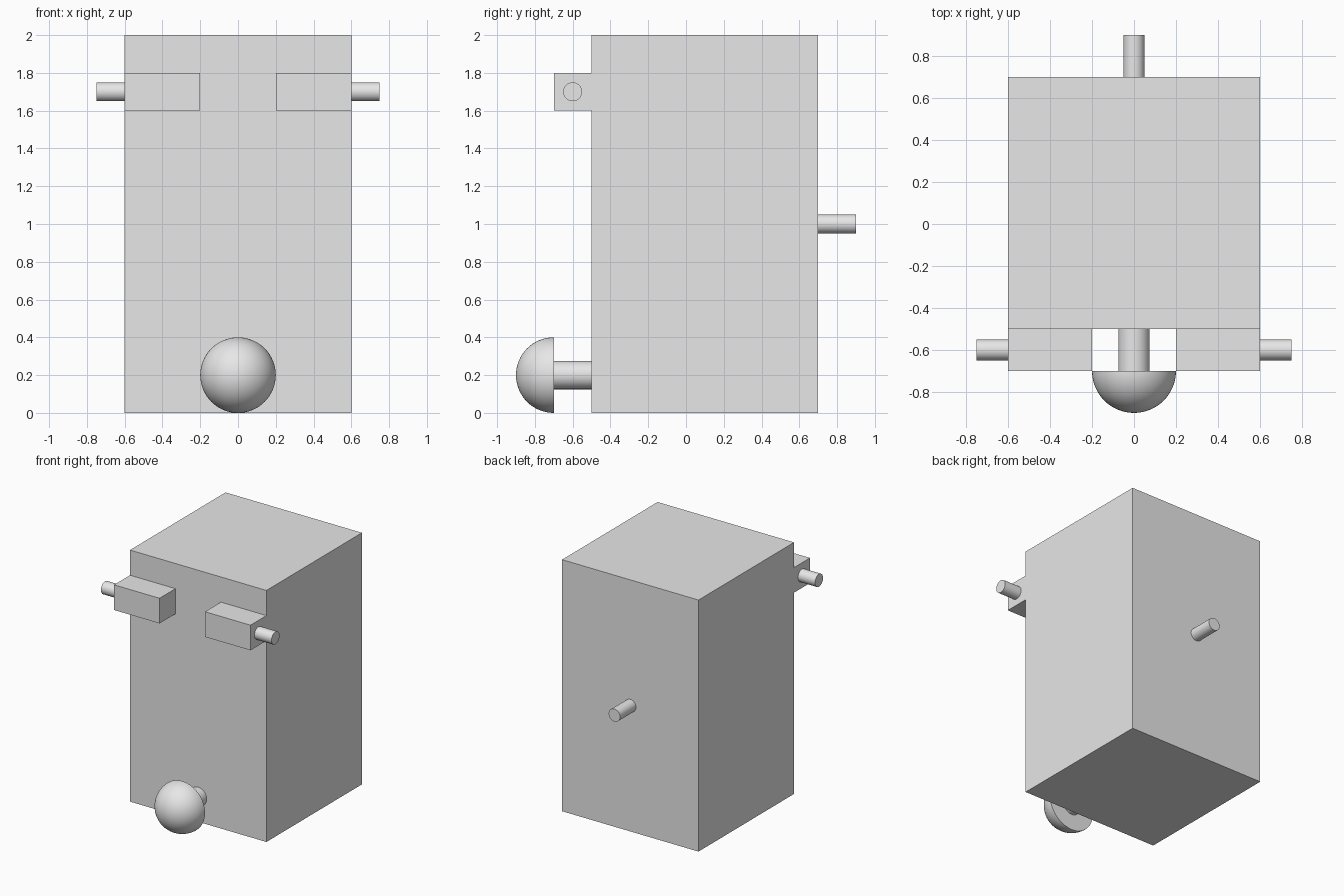
import bpy
import bmesh
import math
from mathutils import Matrix, Vector

cube = bpy.data.objects.get("Cube")
if cube:
    bpy.data.objects.remove(cube, do_unlink=True)

GREY = (0.8, 0.8, 0.8, 1.0)
grey = bpy.data.materials.new("light grey")
grey.use_nodes = True
grey.diffuse_color = GREY
grey.node_tree.nodes["Principled BSDF"].inputs["Base Color"].default_value = GREY


def add_part(name, bm, smooth=False):
    mesh = bpy.data.meshes.new(name)
    bmesh.ops.recalc_face_normals(bm, faces=bm.faces)
    bm.to_mesh(mesh)
    bm.free()
    mesh.materials.append(grey)
    obj = bpy.data.objects.new(name, mesh)
    bpy.context.collection.objects.link(obj)
    if smooth:
        bpy.ops.object.select_all(action="DESELECT")
        obj.select_set(True)
        bpy.context.view_layer.objects.active = obj
        bpy.ops.object.shade_smooth_by_angle(angle=math.radians(40))
    return obj


def box(name, low, high):
    low, high = Vector(low), Vector(high)
    bm = bmesh.new()
    bmesh.ops.create_cube(bm, size=1)
    bmesh.ops.scale(bm, vec=high - low, verts=bm.verts)
    bmesh.ops.translate(bm, vec=(low + high) / 2, verts=bm.verts)
    return add_part(name, bm)


def rod(name, start, end, radius):
    start, end = Vector(start), Vector(end)
    axis = end - start
    turn = axis.to_track_quat("Z", "Y").to_matrix().to_4x4()
    bm = bmesh.new()
    bmesh.ops.create_cone(bm, cap_ends=True, segments=48, radius1=radius,
                          radius2=radius, depth=axis.length,
                          matrix=Matrix.Translation((start + end) / 2) @ turn)
    return add_part(name, bm, smooth=True)


def dome(name, centre, radius):
    # Half sphere with a flat back, bulging to the front
    bm = bmesh.new()
    bmesh.ops.create_uvsphere(bm, u_segments=64, v_segments=32, radius=radius)
    cut = bmesh.ops.bisect_plane(bm, geom=bm.verts[:] + bm.edges[:] + bm.faces[:],
                                 dist=1e-5, plane_co=(0, 0, 0),
                                 plane_no=(0, 1, 0), clear_outer=True)
    rim = [e for e in cut["geom_cut"] if isinstance(e, bmesh.types.BMEdge)]
    bmesh.ops.contextual_create(bm, geom=rim)
    bmesh.ops.translate(bm, vec=centre, verts=bm.verts)
    return add_part(name, bm, smooth=True)


# Main body
box("body", (-0.6, -0.5, 0), (0.6, 0.7, 2))

# Front blocks with outward pegs
for side, s in (("left", 1), ("right", -1)):
    inner, outer = sorted((s * 0.2, s * 0.6))
    box(side + "_block", (inner, -0.7, 1.6), (outer, -0.5, 1.8))
    rod(side + "_peg", (s * 0.6, -0.6, 1.7), (s * 0.75, -0.6, 1.7), 0.05)

# Front knob on its stem
rod("knob_stem", (0, -0.5, 0.2), (0, -0.7, 0.2), 0.075)
dome("knob", (0, -0.7, 0.2), 0.2)

# Back peg
rod("back_peg", (0, 0.7, 1), (0, 0.9, 1), 0.05)
